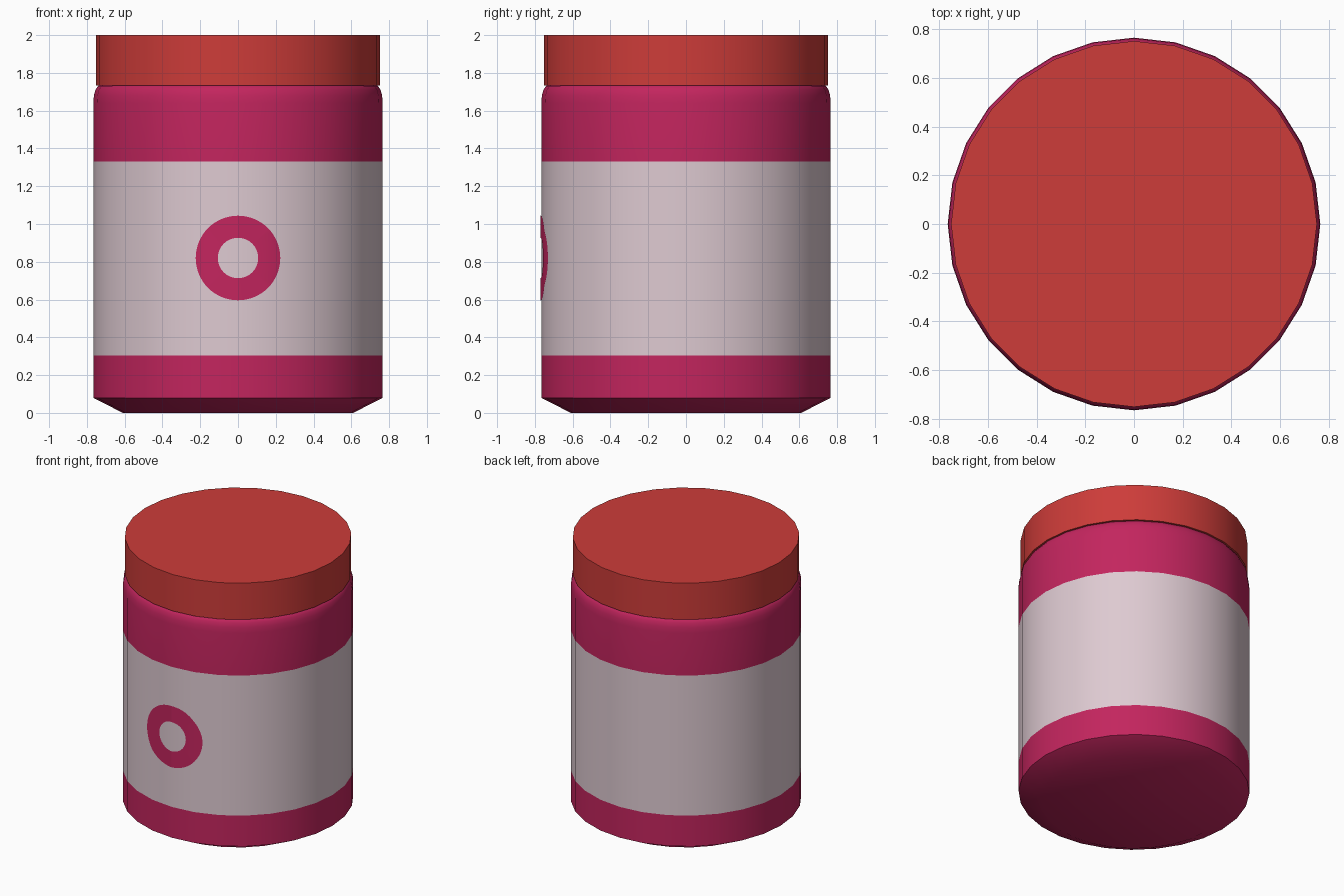
import bpy, bmesh, math

if "Cube" in bpy.data.objects:
    bpy.data.objects.remove(bpy.data.objects["Cube"])

SIDES = 28
R = 0.766


def material(name, color):
    m = bpy.data.materials.new(name)
    m.diffuse_color = (*color, 1)
    m.use_nodes = True
    m.node_tree.nodes["Principled BSDF"].inputs["Base Color"].default_value = m.diffuse_color
    return m


MAGENTA = material("magenta", (0.546, 0.0185, 0.112))
PALE = material("pale_pink", (0.73, 0.59, 0.64))
RED = material("red", (0.61, 0.045, 0.041))


def finish(bm, name, mats, pick=None):
    me = bpy.data.meshes.new(name)
    if pick:
        for f in bm.faces:
            f.material_index = pick(f)
    bm.to_mesh(me)
    bm.free()
    ob = bpy.data.objects.new(name, me)
    bpy.context.collection.objects.link(ob)
    for m in mats:
        me.materials.append(m)
    bpy.ops.object.select_all(action='DESELECT')
    ob.select_set(True)
    bpy.context.view_layer.objects.active = ob
    bpy.ops.object.shade_smooth_by_angle(angle=math.radians(40))
    return ob


def lathe(profile):
    """Closed turned solid from (radius, height) points, bottom to top."""
    bm = bmesh.new()
    step = 2 * math.pi / SIDES
    rings = [[bm.verts.new((r * math.sin(i * step), -r * math.cos(i * step), z))
              for i in range(SIDES)] for r, z in profile]
    for a, b in zip(rings, rings[1:]):
        for i in range(SIDES):
            j = (i + 1) % SIDES
            bm.faces.new((a[i], a[j], b[j], b[i]))
    bm.faces.new(rings[0])
    bm.faces.new(rings[-1])
    bmesh.ops.recalc_face_normals(bm, faces=bm.faces)
    return bm


# Jar body: bevelled foot, label band, rounded shoulder
LABEL = (0.305, 1.33)
body = lathe([(0.61, 0), (R, 0.08), (R, LABEL[0]), (R, LABEL[1]), (R, 1.64),
              (0.763, 1.68), (0.755, 1.71), (0.742, 1.73), (0.725, 1.737)])
finish(body, "jar_body", [MAGENTA, PALE],
       lambda f: int(abs(f.normal.z) < 0.1 and
                     LABEL[0] < f.calc_center_median().z < LABEL[1]))

# Lid
finish(lathe([(0.752, 1.733), (0.752, 2.0)]), "lid", [RED])

# Ring mark on the label: flat ring, split at the jar's facet edges, laid on its surface
bm = bmesh.new()
N = 64
loops = [[bm.verts.new((r * math.cos(2 * math.pi * i / N), 0,
                        0.82 + r * math.sin(2 * math.pi * i / N)))
          for i in range(N)] for r in (0.107, 0.224)]
for i in range(N):
    j = (i + 1) % N
    bm.faces.new((loops[0][i], loops[1][i], loops[1][j], loops[0][j]))
step = 2 * math.pi / SIDES
for k in (-1, 0, 1):
    bmesh.ops.bisect_plane(bm, geom=bm.verts[:] + bm.edges[:] + bm.faces[:],
                           plane_co=(R * math.sin(k * step), 0, 0), plane_no=(1, 0, 0))
for v in bm.verts:
    k = int(abs(v.co.x) / (R * math.sin(step)) + 1e-5)
    x0, x1 = R * math.sin(k * step), R * math.sin((k + 1) * step)
    y0, y1 = R * math.cos(k * step), R * math.cos((k + 1) * step)
    v.co.y = -(y0 + (y1 - y0) * (abs(v.co.x) - x0) / (x1 - x0)) - 0.003
bm.normal_update()
for f in bm.faces:
    if f.normal.y > 0:
        f.normal_flip()
finish(bm, "label_ring", [MAGENTA])
